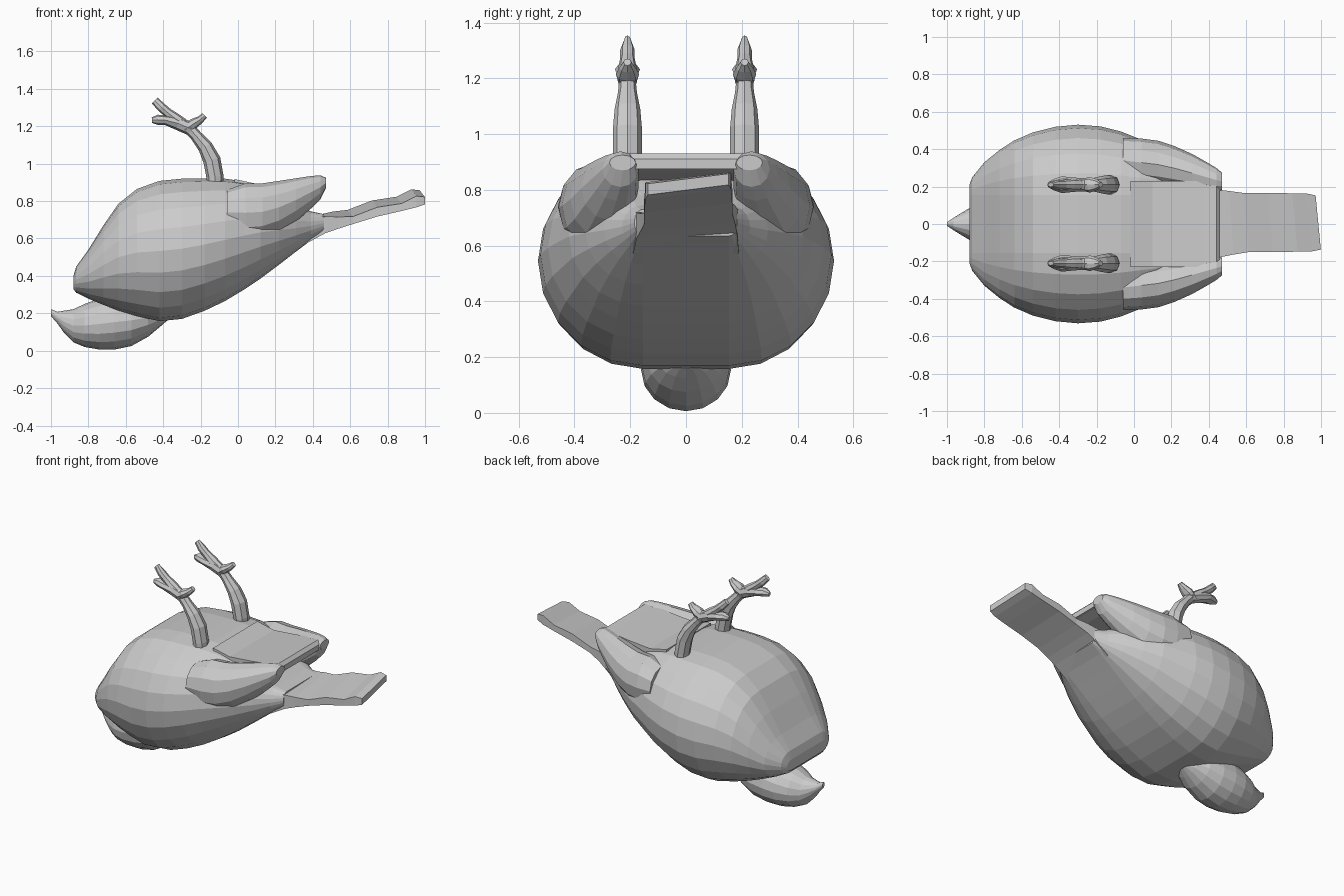
import bpy, bmesh
from math import sin, cos, pi
from mathutils import Vector


def loft(name, rings):
    """Skin equal-length rings of points and cap both ends."""
    bm = bmesh.new()
    rows = [[bm.verts.new(p) for p in r] for r in rings]
    n = len(rows[0])
    for a, b in zip(rows, rows[1:]):
        for i in range(n):
            j = (i + 1) % n
            bm.faces.new((a[i], a[j], b[j], b[i]))
    bm.faces.new(rows[0])
    bm.faces.new(rows[-1])
    bmesh.ops.recalc_face_normals(bm, faces=bm.faces)
    me = bpy.data.meshes.new(name)
    bm.to_mesh(me)
    bm.free()
    ob = bpy.data.objects.new(name, me)
    bpy.context.collection.objects.link(ob)
    return ob


def flat_oval(x, zb, zt, w, flat, k=10):
    """Oval cross-section split by a flat strip in the middle."""
    m, h = (zb + zt) / 2, (zt - zb) / 2
    half = [(-pi / 2 + pi * i / k) for i in range(k + 1)]
    right = [(x, flat + (w - flat) * cos(a), m + h * sin(a)) for a in half]
    return right + [(px, -py, pz) for px, py, pz in reversed(right)]


def oval(x, y, z, ry, rz, n=12):
    return [(x, y + ry * cos(2 * pi * i / n), z + rz * sin(2 * pi * i / n))
            for i in range(n)]


def limb(name, pts, y, n=8):
    """Tube in the xz plane; points are (x, z, radius in plane, radius in y)."""
    rings = []
    for i, (x, z, r, ry) in enumerate(pts):
        a, b = pts[max(i - 1, 0)], pts[min(i + 1, len(pts) - 1)]
        d = Vector((b[0] - a[0], 0, b[1] - a[1])).normalized()
        side = Vector((-d.z, 0, d.x))
        c = Vector((x, y, z))
        rings.append([c + side * r * cos(t) + Vector((0, ry * sin(t), 0))
                      for t in (2 * pi * k / n for k in range(n))])
    return loft(name, rings)


# Plump body, lying on its back: x, bottom, top, half width
body = [(-.88, .33, .40, .21), (-.865, .31, .45, .25), (-.80, .278, .54, .33),
        (-.72, .245, .67, .395), (-.64, .215, .785, .447), (-.54, .185, .865, .49),
        (-.42, .158, .908, .52), (-.30, .17, .92, .531), (-.18, .213, .922, .522),
        (-.07, .265, .92, .495), (.03, .325, .905, .455), (.12, .385, .88, .42),
        (.22, .46, .83, .36), (.31, .53, .78, .295), (.39, .59, .745, .23),
        (.46, .635, .73, .185)]
loft("body", [flat_oval(x, b, t, w, .155) for x, b, t, w in body])

# Head with short beak
head = [(-1.0, .185, .222, .01), (-.965, .145, .208, .033), (-.93, .095, .214, .055),
        (-.88, .045, .222, .085), (-.82, .02, .25, .125), (-.74, .006, .28, .152),
        (-.66, .006, .30, .161), (-.57, .025, .30, .157), (-.48, .075, .28, .135),
        (-.42, .125, .25, .10), (-.38, .16, .22, .05)]
loft("head", [oval(x, 0, (b + t) / 2, w, (t - b) / 2, 16) for x, b, t, w in head])

# Folded wings: x, bottom, top, inner y, outer y
wing = [(-.06, .62, .86, .22, .46), (.04, .58, .895, .20, .457),
        (.13, .59, .895, .19, .445), (.22, .625, .908, .18, .415),
        (.31, .69, .922, .17, .375), (.39, .76, .934, .17, .33),
        (.44, .81, .938, .17, .30), (.47, .87, .925, .18, .275)]
for side, s in (("left", 1), ("right", -1)):
    loft(side + "_wing", [oval(x, s * (i + o) / 2, (b + t) / 2, (o - i) / 2,
                               (t - b) / 2) for x, b, t, i, o in wing])

# Flat panel bridging the wings
panel = [(-.02, .80, .918), (.10, .82, .892), (.25, .84, .905),
         (.38, .86, .92), (.44, .875, .93), (.46, .875, .91)]
loft("wing_bridge", [[(x, -.23, b), (x, .23, b), (x, .23, t), (x, -.23, t)]
                     for x, b, t in panel])

# Slightly twisted tail: x, bottom, top, half width
tail = [(.36, .57, .73, .19), (.46, .635, .725, .18), (.52, .665, .73, .17),
        (.60, .695, .735, .158), (.73, .735, .785, .158), (.86, .765, .805, .156),
        (.94, .785, .845, .154), (.985, .80, .84, .145)]
rings = []
for x, b, t, w in tail:
    k = max(0, min(1, (x - .4) / .15))
    dz, dx, c = .018 * k, .014 * k, .008 * k
    rings.append([(x + dx, c - w, b - dz), (x - dx, c + w, b + dz),
                  (x - dx, c + w, t + dz), (x + dx, c - w, t - dz)])
loft("tail", rings)

# Legs and toes pointing upward
leg = [(-.12, .85, .043, .05), (-.123, .93, .046, .052), (-.14, 1.02, .047, .052),
       (-.175, 1.09, .04, .046), (-.225, 1.15, .031, .034), (-.262, 1.19, .033, .030)]
toes = {
    "back_toe": [(-.285, 1.18, .03, .03), (-.235, 1.215, .028, .042),
                 (-.20, 1.237, .02, .03), (-.178, 1.258, .017, .014)],
    "front_toe": [(-.25, 1.185, .036, .034), (-.32, 1.215, .036, .038),
                  (-.385, 1.232, .026, .045), (-.43, 1.235, .027, .03),
                  (-.46, 1.232, .015, .012)],
    "upper_toe": [(-.27, 1.20, .026, .028), (-.33, 1.238, .03, .033),
                  (-.375, 1.272, .025, .026), (-.41, 1.302, .025, .026),
                  (-.445, 1.338, .022, .012)]}
for side, s in (("left", 1), ("right", -1)):
    limb(side + "_leg", leg, s * .21)
    for toe, pts in toes.items():
        limb(side + "_" + toe, pts, s * .21)
